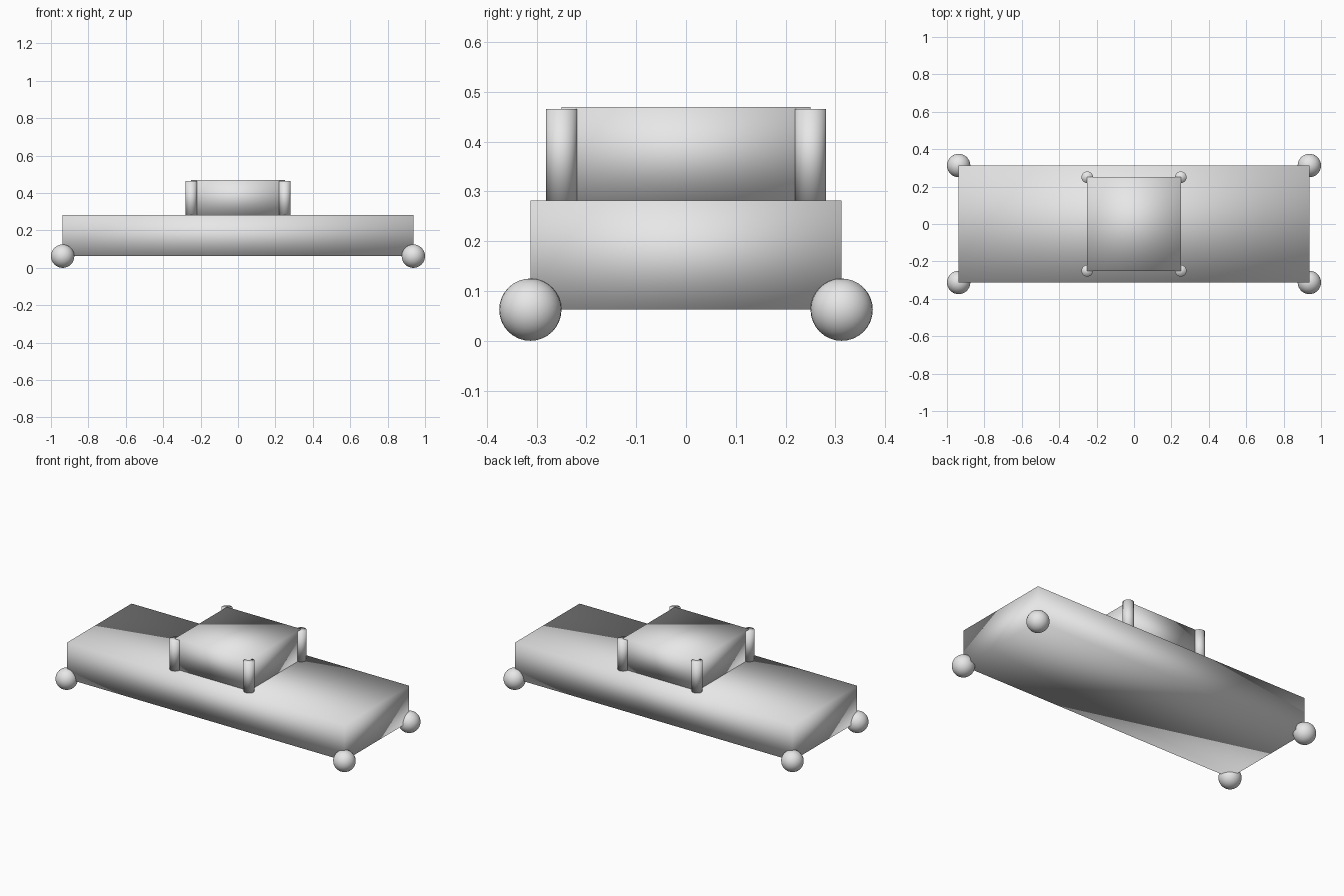
import bpy

cube = bpy.data.objects.get("Cube")
if cube:
    bpy.data.objects.remove(cube, do_unlink=True)

grey = bpy.data.materials.new("plain_grey")
grey.use_nodes = True
grey.diffuse_color = (0.8, 0.8, 0.8, 1)
grey.node_tree.nodes["Principled BSDF"].inputs["Base Color"].default_value = (0.8, 0.8, 0.8, 1)


def finish(name):
    """Name the active object, colour it and shade it smooth all over."""
    obj = bpy.context.object
    obj.name = name
    obj.data.materials.append(grey)
    bpy.ops.object.transform_apply(location=False, rotation=False, scale=True)
    bpy.ops.object.shade_smooth()


def box(name, half_x, half_y, bottom, top):
    bpy.ops.mesh.primitive_cube_add(size=2, location=(0, 0, (bottom + top) / 2))
    bpy.context.object.scale = (half_x, half_y, (top - bottom) / 2)
    finish(name)


WHEEL = 0.0625
BODY_X, BODY_Y, BODY_TOP = 0.9375, 0.3125, 0.282
CABIN, CABIN_TOP = 0.25, 0.469
POST_TOP = 0.465

# Body and cabin
box("body", BODY_X, BODY_Y, WHEEL, BODY_TOP)
box("cabin", CABIN, CABIN, BODY_TOP, CABIN_TOP)

# Ball wheels and cabin posts at every corner
for sx, side in ((1, "left"), (-1, "right")):
    for sy, end in ((-1, "front"), (1, "back")):
        bpy.ops.mesh.primitive_uv_sphere_add(
            segments=32, ring_count=16, radius=WHEEL,
            location=(sx * BODY_X, sy * BODY_Y, WHEEL))
        finish(f"{end}_{side}_wheel")
        bpy.ops.mesh.primitive_cylinder_add(
            vertices=32, radius=0.031, depth=POST_TOP - BODY_TOP,
            location=(sx * CABIN, sy * CABIN, (BODY_TOP + POST_TOP) / 2))
        finish(f"{end}_{side}_post")
